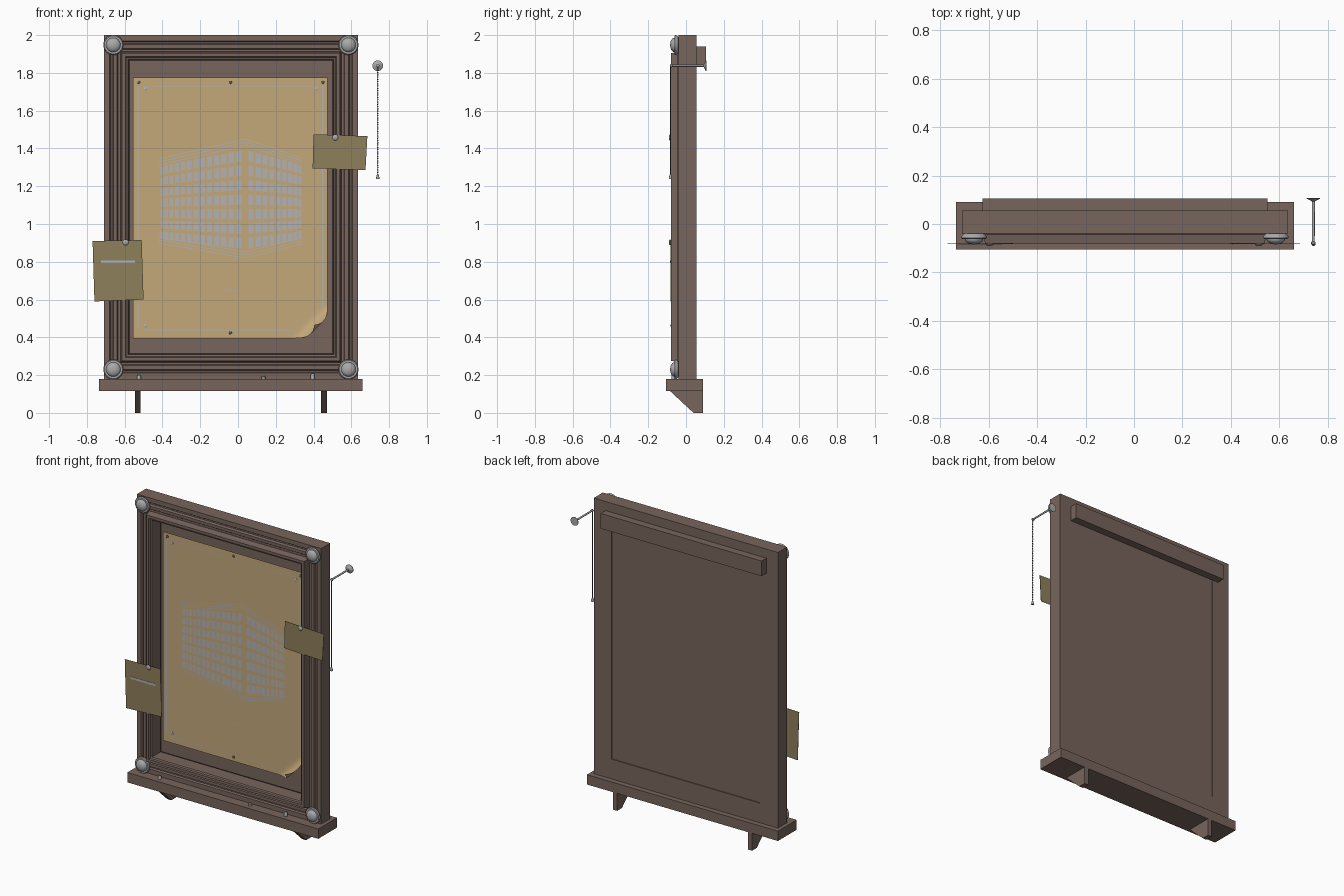
import bpy, bmesh, math
from mathutils import Vector, Matrix

if "Cube" in bpy.data.objects:
    bpy.data.objects.remove(bpy.data.objects["Cube"])


def material(name, rgb):
    m = bpy.data.materials.new(name)
    m.diffuse_color = (*rgb, 1)
    m.use_nodes = True
    m.node_tree.nodes["Principled BSDF"].inputs["Base Color"].default_value = m.diffuse_color
    return m


WOOD = material("brown wood", (0.185, 0.128, 0.108))
DARK = material("dark groove", (0.035, 0.026, 0.023))
PAPER = material("tan paper", (0.55, 0.395, 0.195))
NOTE = material("olive note paper", (0.275, 0.215, 0.105))
METAL = material("grey metal", (0.40, 0.40, 0.40))
STEEL = material("dark steel", (0.10, 0.10, 0.105))
INK = material("pale grey ink", (0.45, 0.45, 0.46))

# frame rectangle
X0, X1, Z0, Z1 = -0.71, 0.635, 0.18, 2.0


def finish(name, bm, mat, smooth=False, recalc=True):
    if recalc:
        bmesh.ops.recalc_face_normals(bm, faces=bm.faces)
    me = bpy.data.meshes.new(name)
    bm.to_mesh(me)
    bm.free()
    me.materials.append(mat)
    ob = bpy.data.objects.new(name, me)
    bpy.context.collection.objects.link(ob)
    if smooth:
        bpy.context.view_layer.objects.active = ob
        bpy.ops.object.select_all(action='DESELECT')
        ob.select_set(True)
        bpy.ops.object.shade_smooth_by_angle(angle=math.radians(40))
    return ob


def box(name, lo, hi, mat):
    bm = bmesh.new()
    bmesh.ops.create_cube(bm, size=1)
    for v in bm.verts:
        v.co = Vector([lo[i] + (v.co[i] + 0.5) * (hi[i] - lo[i]) for i in range(3)])
    return finish(name, bm, mat)


def lathe(name, profile, origin, axis, mat, n=24):
    """Revolve (radius, height) points; axis 'Z' is up, 'Y' points to the front."""
    bm = bmesh.new()
    rings = []
    for r, h in profile:
        rings.append([bm.verts.new((r * math.cos(2 * math.pi * i / n),
                                    r * math.sin(2 * math.pi * i / n), h)) for i in range(n)])
    for a, b in zip(rings, rings[1:]):
        for i in range(n):
            bm.faces.new((a[i], a[(i + 1) % n], b[(i + 1) % n], b[i]))
    bm.faces.new(rings[0])
    bm.faces.new(rings[-1])
    if axis == 'Y':
        bm.transform(Matrix.Rotation(math.pi / 2, 4, 'X'))
    bm.transform(Matrix.Translation(origin))
    return finish(name, bm, mat, smooth=True)


def front_quad(bm, pts, y):
    """Flat face looking to the front; points run counter-clockwise from the front."""
    return bm.faces.new([bm.verts.new((x, y, z)) for x, z in pts])


def rect(x0, z0, x1, z1):
    return [(x0, z0), (x1, z0), (x1, z1), (x0, z1)]


# moulded frame: profile of (inset, y) swept round the mitred rectangle
PROFILE = [(0, .055), (0, -.04), (.03, -.04), (.036, -.03), (.044, -.03), (.05, -.045),
           (.07, -.045), (.075, -.037), (.088, -.037), (.096, -.08), (.114, -.08),
           (.118, -.07), (.128, -.066), (.13, -.06), (.13, .055)]
bm = bmesh.new()
loops = [[bm.verts.new((x, y, z)) for x, z in rect(X0 + d, Z0 + d, X1 - d, Z1 - d)]
         for d, y in PROFILE]
for k, a in enumerate(loops):
    b = loops[(k + 1) % len(loops)]
    for i in range(4):
        bm.faces.new((a[i], a[(i + 1) % 4], b[(i + 1) % 4], b[i]))
finish("moulded_frame", bm, WOOD)

# back panel, thin dark inner line, wall cleat, shelf
box("back_panel", (X0 + .12, .022, Z0 + .12), (X1 - .12, .049, Z1 - .12), WOOD)
bm = bmesh.new()
a, b = [[bm.verts.new((x, .02, z)) for x, z in rect(X0 + d, Z0 + d, X1 - d, Z1 - d)]
        for d in (.129, .137)]
for i in range(4):
    bm.faces.new((a[i], a[(i + 1) % 4], b[(i + 1) % 4], b[i]))
finish("panel_shadow_gap", bm, DARK, recalc=False)
box("wall_cleat", (-.625, .054, 1.84), (.55, .105, 1.94), WOOD)
box("shelf", (-.735, -.105, .115), (.66, .09, .18), WOOD)

# triangular shelf brackets
for side, x in (("left", -.545), ("right", .44)):
    bm = bmesh.new()
    f = bm.faces.new([bm.verts.new((x, y, z)) for y, z in
                      [(-.085, .116), (.09, .116), (.09, 0), (.04, 0)]])
    g = bmesh.ops.extrude_face_region(bm, geom=[f])['geom']
    bmesh.ops.translate(bm, vec=(.03, 0, 0), verts=[v for v in g if isinstance(v, bmesh.types.BMVert)])
    finish(side + "_bracket", bm, WOOD)

# corner bosses: flange with a dome
boss = [(.03, 0), (.048, .014), (.053, .02), (.053, .025), (.048, .03), (.04, .03)]
boss += [(.038 * math.cos(t * math.pi / 12), .03 + .022 * math.sin(t * math.pi / 12)) for t in range(6)]
boss.append((.002, .052))
for x in (-.66, .585):
    for z in (.23, 1.948):
        lathe("corner_boss", boss, (x, -.032, z), 'Y', METAL, 32)

# poster sheet with the lower right corner rolled forward
bm = bmesh.new()
bmesh.ops.create_grid(bm, x_segments=64, y_segments=80, size=.5)
R, C = .055, math.sqrt(.5)
for v in bm.verts:
    x, z = -.04 + v.co.x * 1.03, 1.085 + v.co.y * 1.38
    s = ((x - .475) - (z - .395)) * C + .135
    y = .012
    if s > 0:
        t = s / R
        move = (R * math.sin(t) - s) * C
        x, z, y = x + move, z - move, y - R * (1 - math.cos(t))
    v.co = (x, y, z)
finish("poster_sheet", bm, PAPER, smooth=True, recalc=False)

# printed border lines
bm = bmesh.new()
for r in [(-.532, .45, -.526, 1.73), (.444, .56, .450, 1.73)]:
    front_quad(bm, rect(*r), .009)
for z in (1.728, .436):
    front_quad(bm, rect(-.50, z, .30 if z < 1 else .42, z + .003), .009)
finish("poster_border_lines", bm, INK, recalc=False)

# printed building: two facades of windows meeting at a corner
bm = bmesh.new()


def facade(xa, xb, top, bottom, cols, rows, fill):
    """top and bottom are (outer, corner) heights; cells shrink toward the outer end."""
    def pt(u, w):
        e = u ** .85
        lo = bottom[0] + (bottom[1] - bottom[0]) * e
        hi = top[0] + (top[1] - top[0]) * e
        return xa + (xb - xa) * u, lo + (hi - lo) * w
    for c in range(cols):
        u0, u1 = (c / cols) ** 1.2, ((c + 1) / cols) ** 1.2
        u1 = u0 + (u1 - u0) * fill
        for r in range(rows):
            w0, w1 = (r + .12) / rows, (r + .85) / rows
            q = [pt(u0, w0), pt(u1, w0), pt(u1, w1), pt(u0, w1)]
            front_quad(bm, q if xa < xb else [q[1], q[0], q[3], q[2]], .009)


facade(-.41, .03, (1.31, 1.40), (.915, .86), 13, 7, .74)
facade(.335, .045, (1.315, 1.40), (.915, .86), 9, 7, .74)
finish("printed_windows", bm, INK, recalc=False)

# printed roof and ground lines
bm = bmesh.new()
for off in (0, .016, .032):
    for za, zm, zb in ((1.31 + off, 1.415 + off, 1.315 + off), (.93 - off, .85 - off, .925 - off)):
        for (xa, z0), (xb, z1) in (((-.42, za), (.04, zm)), ((.04, zm), (.34, zb))):
            front_quad(bm, [(xa, z0), (xb, z1), (xb, z1 + .004), (xa, z0 + .004)], .0085)
front_quad(bm, rect(-.07, .645, .0, .648), .0085)
finish("printed_roof_and_ground_lines", bm, INK, recalc=False)

# pinned notes
for name, pts in (("right_note", [(.395, 1.295), (.675, 1.285), (.685, 1.465), (.40, 1.475)]),
                  ("left_note", [(-.76, .59), (-.50, .60), (-.51, .915), (-.77, .91)])):
    bm = bmesh.new()
    f = front_quad(bm, pts, -.082)
    g = bmesh.ops.extrude_face_region(bm, geom=[f])['geom']
    bmesh.ops.translate(bm, vec=(0, .002, 0), verts=[v for v in g if isinstance(v, bmesh.types.BMVert)])
    finish(name, bm, NOTE)
box("left_note_stripe", (-.725, -.084, .793), (-.545, -.082, .807), INK)

# pins on the notes and tacks on the poster
pin = [(.015, 0), (.016, .003), (.012, .007), (.004, .009)]
for x, z in ((.515, 1.458), (-.595, .903)):
    lathe("note_pin", pin, (x, -.082, z), 'Y', METAL, 16)
for x, z in ((-.525, 1.75), (-.04, 1.75), (.45, 1.75), (-.04, .423)):
    lathe("poster_tack", [(.008, 0), (.008, .004), (.003, .008)], (x, .012, z), 'Y', STEEL, 12)
for x, z in ((-.49, 1.715), (.415, 1.715), (-.49, .46)):
    lathe("poster_stud", [(.009, 0), (.009, .003), (.003, .006)], (x, .012, z), 'Y', INK, 12)

# small pegs standing on the shelf
for x, h in ((-.525, .022), (.135, .018), (.395, .03)):
    lathe("shelf_peg", [(.011, 0), (.011, h * .7), (.006, h)], (x, -.065, .178), 'Z', METAL, 12)

# wall rod with flared base, beaded pull chain and bell end
PX, PZ = .74, 1.838
lathe("pull_rod", [(.028, 0), (.028, .003), (.016, .009), (.006, .015), (.0055, .18),
                   (.009, .183), (.009, .19), (.004, .194)], (PX, .108, PZ), 'Y', METAL, 20)
bm = bmesh.new()
for i in range(47):
    bmesh.ops.create_icosphere(bm, subdivisions=1, radius=.0045,
                               matrix=Matrix.Translation((PX, -.082, PZ - .012 - i * .012)))
bmesh.ops.create_cone(bm, segments=6, radius1=.002, radius2=.002, depth=.575,
                      matrix=Matrix.Translation((PX, -.082, PZ - .288)))
finish("pull_chain", bm, STEEL)
lathe("chain_end_bell", [(.009, 0), (.009, .006), (.005, .022), (.003, .028)],
      (PX, -.082, 1.238), 'Z', METAL, 12)
